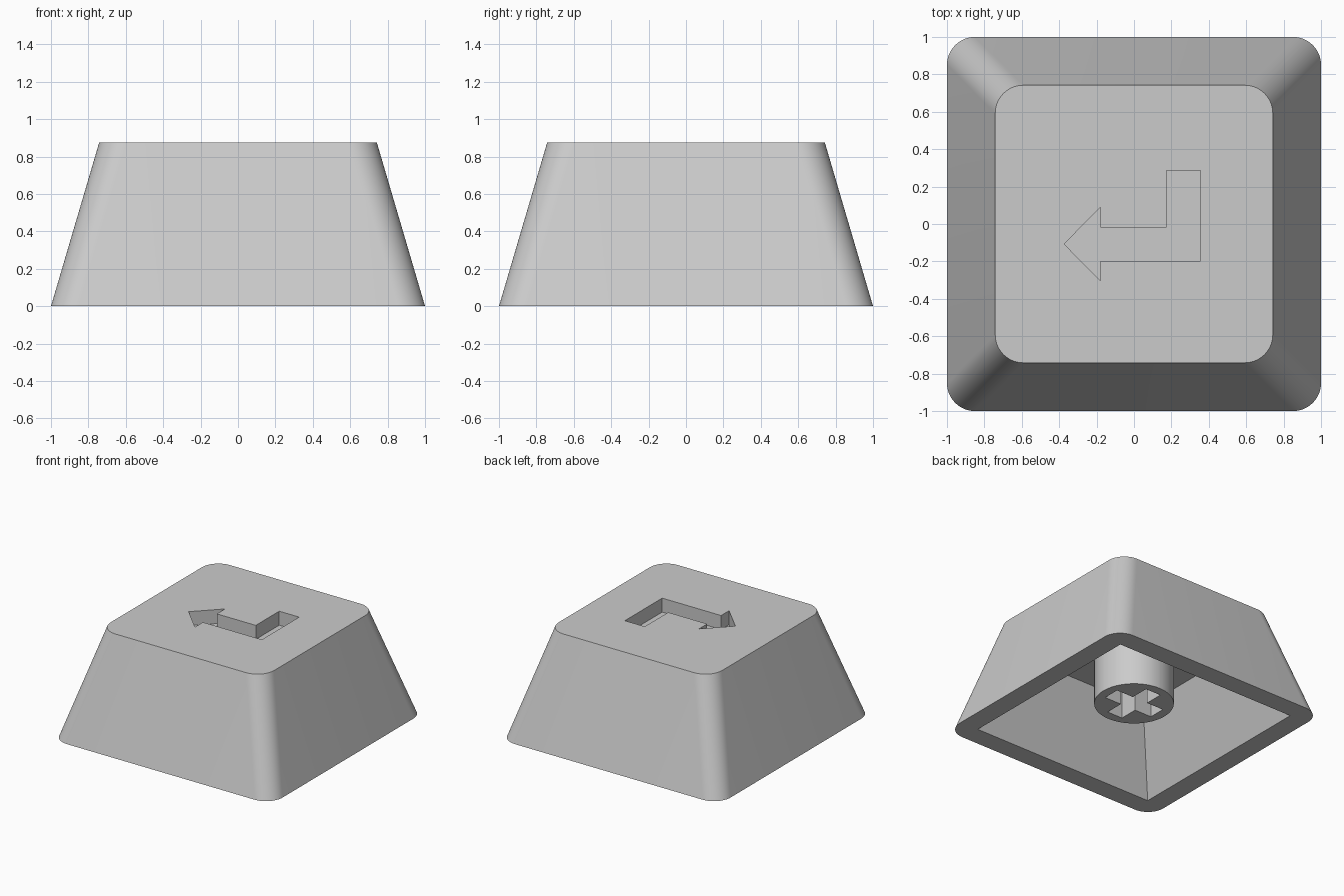
import bpy, bmesh, math

if "Cube" in bpy.data.objects:
    bpy.data.objects.remove(bpy.data.objects["Cube"], do_unlink=True)

HEIGHT, CEILING, STEM_BASE = 0.876, 0.598, 0.165

plastic = bpy.data.materials.new("light grey plastic")
plastic.use_nodes = True
grey = (0.6, 0.6, 0.6, 1)
plastic.diffuse_color = grey
plastic.node_tree.nodes["Principled BSDF"].inputs["Base Color"].default_value = grey


def rounded_square(half, radius, steps=14):
    """Counter-clockwise outline; radius 0 gives a sharp square."""
    points = []
    for corner in range(4):
        mid = math.radians(45 + 90 * corner)
        cx = math.copysign(half - radius, math.cos(mid))
        cy = math.copysign(half - radius, math.sin(mid))
        count = steps if radius else 0
        for i in range(count + 1):
            a = math.radians(90 * corner + 90 * i / max(count, 1))
            points.append((cx + radius * math.cos(a), cy + radius * math.sin(a)))
    return points


def loft(name, lower, z0, upper, z1):
    """Closed solid between two matching outlines."""
    bm = bmesh.new()
    a = [bm.verts.new((x, y, z0)) for x, y in lower]
    b = [bm.verts.new((x, y, z1)) for x, y in upper]
    bm.faces.new(a[::-1])
    bm.faces.new(b)
    for i in range(len(a)):
        j = (i + 1) % len(a)
        bm.faces.new((a[i], a[j], b[j], b[i]))
    bmesh.ops.recalc_face_normals(bm, faces=bm.faces)
    mesh = bpy.data.meshes.new(name)
    bm.to_mesh(mesh)
    bm.free()
    mesh.materials.append(plastic)
    obj = bpy.data.objects.new(name, mesh)
    bpy.context.collection.objects.link(obj)
    return obj


def activate(obj):
    bpy.ops.object.select_all(action="DESELECT")
    obj.select_set(True)
    bpy.context.view_layer.objects.active = obj


def carve(obj, cutter):
    """Subtract the cutter, then discard it."""
    cutter.hide_render = True
    activate(obj)
    mod = obj.modifiers.new("carve", "BOOLEAN")
    mod.operation, mod.solver, mod.object = "DIFFERENCE", "EXACT", cutter
    bpy.ops.object.modifier_apply(modifier=mod.name)
    bpy.data.objects.remove(cutter, do_unlink=True)


# Tapered shell with rounded corners
cap = loft("key_shell", rounded_square(1, 0.15), 0, rounded_square(0.742, 0.15), HEIGHT)

# Sharp-cornered hollow underneath, extended slightly below the rim
rim, inner = 0.835, 0.57
drop = 0.1
flare = rim + (rim - inner) / CEILING * drop
carve(cap, loft("hollow_cutter", rounded_square(flare, 0), -drop,
                rounded_square(inner, 0), CEILING))

# Bent arrow recessed into the top
arrow = [(-0.374, -0.107), (-0.18, -0.302), (-0.18, -0.198), (0.355, -0.198), (0.355, 0.287),
         (0.174, 0.287), (0.174, -0.018), (-0.18, -0.018), (-0.18, 0.088)]
carve(cap, loft("arrow_cutter", arrow, HEIGHT - 0.115, arrow, HEIGHT + 0.1))

# Round mounting stem with a cross-shaped socket
circle = rounded_square(0.30, 0.2999, 16)
stem = loft("mounting_stem", circle, STEM_BASE, circle, CEILING + 0.02)
L, W = 0.225, 0.07
cross = []
for dx, dy in ((1, 0), (0, 1), (-1, 0), (0, -1)):
    for u, v in ((L, -W), (L, W), (W, W)):
        cross.append((u * dx - v * dy, u * dy + v * dx))
carve(stem, loft("socket_cutter", cross, STEM_BASE - 0.1, cross, CEILING))

for part in (cap, stem):
    activate(part)
    bpy.ops.object.shade_smooth_by_angle(angle=math.radians(30))
